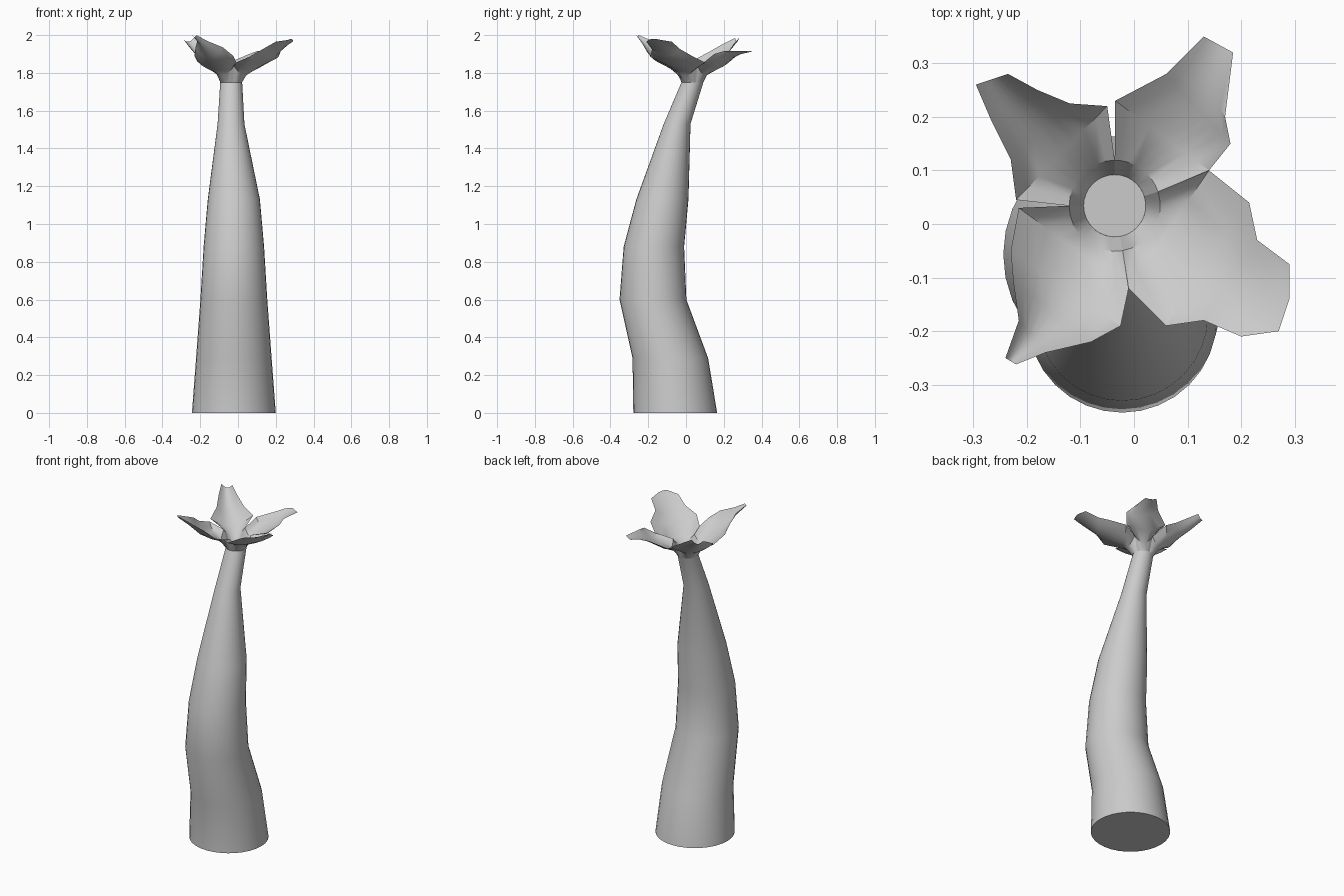
import bpy, math

if "Cube" in bpy.data.objects:
    bpy.data.objects.remove(bpy.data.objects["Cube"])

def add_mesh(name, verts, faces):
    me = bpy.data.meshes.new(name)
    me.from_pydata(verts, [], faces)
    ob = bpy.data.objects.new(name, me)
    bpy.context.collection.objects.link(ob)
    bpy.ops.object.select_all(action='DESELECT')
    ob.select_set(True)
    bpy.context.view_layer.objects.active = ob
    bpy.ops.object.shade_smooth_by_angle(angle=math.radians(30))
    return ob

def grid_faces(rows, cols, closed=False):
    n = cols if closed else cols - 1
    return [(r * cols + c, r * cols + (c + 1) % cols,
             (r + 1) * cols + (c + 1) % cols, (r + 1) * cols + c)
            for r in range(rows - 1) for c in range(n)]

# Bent, tapering trunk: x, y, z, radius of each ring
RINGS = [(-.022, -.057, 0, .222), (-.022, -.083, .29, .2), (-.022, -.175, .6, .177),
         (-.022, -.17, .88, .16), (-.022, -.125, 1.13, .138),
         (-.037, -.047, 1.53, .071), (-.036, .034, 1.75, .058)]
N = 32
verts = [(x + r * math.cos(2 * math.pi * i / N), y + r * math.sin(2 * math.pi * i / N), z)
         for x, y, z, r in RINGS for i in range(N)]
faces = grid_faces(len(RINGS), N, True)
faces += [tuple(reversed(range(N))), tuple(range(N * (len(RINGS) - 1), N * len(RINGS)))]
add_mesh("trunk", verts, faces)

# Leaves: start and end angle on the funnel, then stations of
# left x, y, right x, y, spine height, edge height
CX, CY = -.036, .034
LEAVES = {
    "leaf_front_right": (378, 280, [
        (.14, .10, -.01, -.12, 1.81, 1.855), (.215, .04, .06, -.19, 1.855, 1.885),
        (.23, -.03, .13, -.18, 1.885, 1.925), (.29, -.075, .20, -.21, 1.955, 1.965),
        (.29, -.14, .27, -.20, 1.98, 1.975)]),
    "leaf_back_right": (90, 18, [
        (-.035, .23, .14, .10, 1.825, 1.86), (.06, .28, .18, .15, 1.87, 1.9),
        (.10, .32, .17, .20, 1.895, 1.915), (.13, .35, .185, .32, 1.91, 1.915)]),
    "leaf_back_left": (180, 90, [
        (-.22, .045, -.05, .22, 1.82, 1.87), (-.23, .12, -.12, .225, 1.86, 1.91),
        (-.265, .19, -.18, .25, 1.91, 1.95), (-.295, .26, -.235, .28, 1.965, 1.985)]),
    "leaf_front_left": (180, 280, [
        (-.215, .03, -.01, -.12, 1.81, 1.86), (-.23, -.05, -.025, -.19, 1.85, 1.89),
        (-.225, -.11, -.08, -.22, 1.88, 1.935), (-.215, -.18, -.165, -.24, 1.94, 1.97),
        (-.24, -.25, -.22, -.262, 1.99, 2.0)]),
}
COLS = 9
for name, (a0, a1, stations) in LEAVES.items():
    verts = []
    # funnel part hugging the trunk top
    for r, z, ze in ((.058, 1.75, 1.75), (.085, 1.785, 1.835)):
        for c in range(COLS):
            t = c / (COLS - 1)
            a = math.radians(a0 + (a1 - a0) * t)
            u = (2 * t - 1) ** 2
            verts.append((CX + r * math.cos(a), CY + r * math.sin(a), z + (ze - z) * u))
    # trough shaped blade
    for lx, ly, rx, ry, zs, ze in stations:
        for c in range(COLS):
            t = c / (COLS - 1)
            u = (2 * t - 1) ** 2
            verts.append((lx + (rx - lx) * t, ly + (ry - ly) * t, zs + (ze - zs) * u))
    add_mesh(name, verts, grid_faces(len(stations) + 2, COLS))
